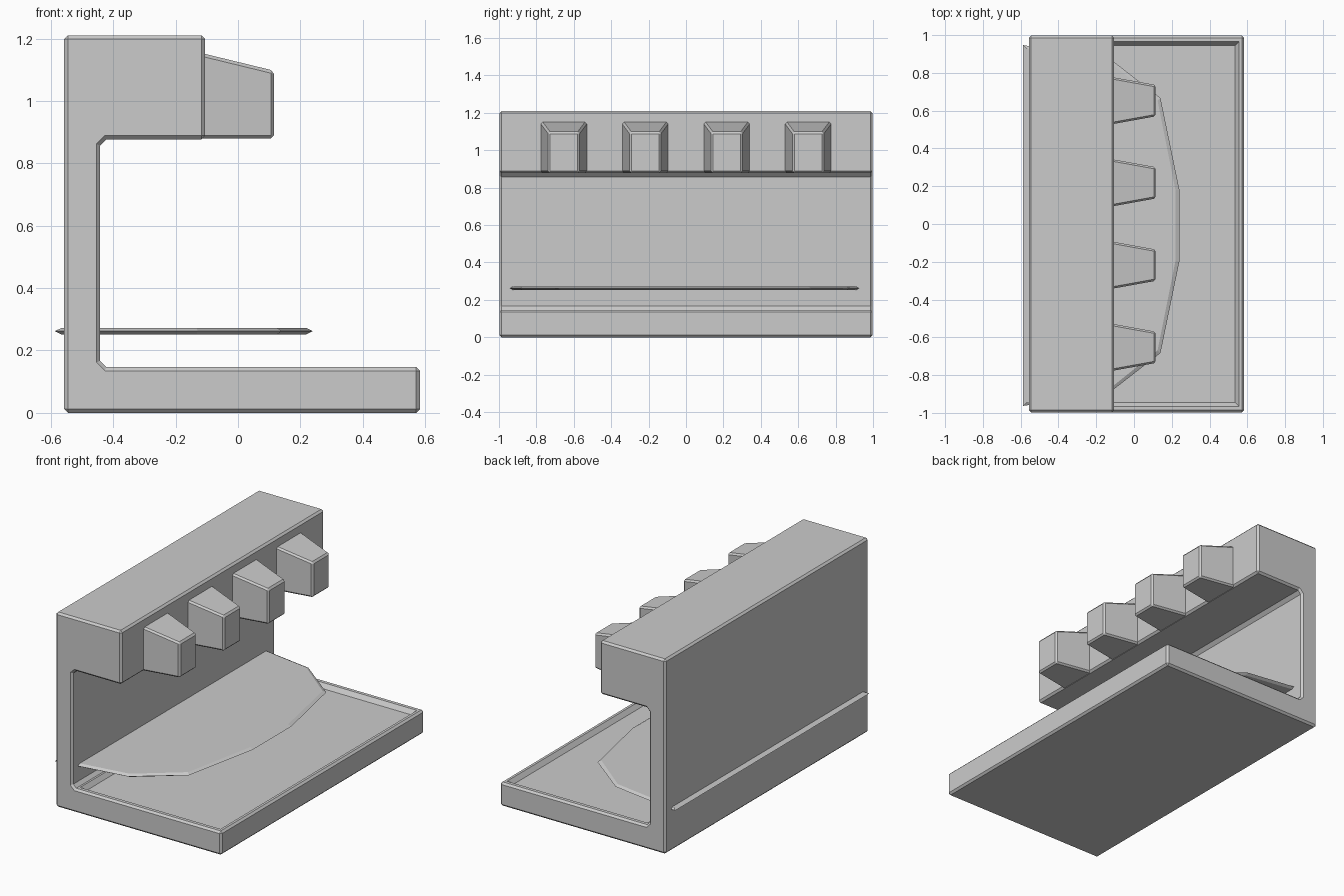
import bpy, bmesh

if "Cube" in bpy.data.objects:
    bpy.data.objects.remove(bpy.data.objects["Cube"])


def loft(name, rings, bevel=0.0):
    """Closed solid from matching rings of 3D points, capped at both ends."""
    bm = bmesh.new()
    vs = [[bm.verts.new(p) for p in r] for r in rings]
    n = len(vs[0])
    bm.faces.new(vs[0])
    bm.faces.new(vs[-1])
    for a, b in zip(vs, vs[1:]):
        for i in range(n):
            bm.faces.new((a[i], a[(i + 1) % n], b[(i + 1) % n], b[i]))
    bmesh.ops.recalc_face_normals(bm, faces=bm.faces)
    me = bpy.data.meshes.new(name)
    bm.to_mesh(me)
    bm.free()
    ob = bpy.data.objects.new(name, me)
    bpy.context.collection.objects.link(ob)
    if bevel:
        m = ob.modifiers.new("bevel", 'BEVEL')
        m.width = bevel
        m.segments = 1
        m.limit_method = 'ANGLE'
        m.angle_limit = 0.87
    return ob


def rect(x0, x1, y, z):
    return [(x0, -y, z), (x1, -y, z), (x1, y, z), (x0, y, z)]


# C-shaped body: base tray, back wall and overhanging head
profile = [(-.557, 0), (.583, 0), (.583, .147), (-.422, .147), (-.442, .167),
           (-.442, .857), (-.422, .877), (-.105, .877), (-.105, 1.21), (-.557, 1.21)]
body = loft("body", [[(x, y, z) for x, z in profile] for y in (-.998, .998)], .012)

# Shallow sloped recess in the base
cutter = loft("recess_cutter", [rect(-.39, .535, .945, .12),
                                rect(-.41, .555, .965, .147),
                                rect(-.41, .555, .965, .19)])
cutter.hide_render = True
cutter.hide_viewport = True
cutter.display_type = 'WIRE'
m = body.modifiers.new("recess", 'BOOLEAN')
m.operation = 'DIFFERENCE'
m.object = cutter
m.solver = 'EXACT'

# Tapered teeth along the head
for i, y in enumerate((-.653, -.218, .218, .653)):
    def section(x, half, top):
        return [(x, y - half, .879), (x, y + half, .879),
                (x, y + half, top), (x, y - half, top)]
    loft(f"tooth_{i + 1}", [section(-.14, .129, 1.159), section(.115, .083, 1.097)], .01)

# Thin plate with sharp edges, passing through the back wall
half = [(-.587, .955), (-.13, .885), (.14, .675), (.24, .19)]
outline = half + [(x, -y) for x, y in reversed(half)]


def plate_ring(z, inset):
    cx, cy = -.17, -.008
    return [(cx + (x - cx) * (1 - inset / .41), cy + y * (1 - inset / .95), z)
            for x, y in outline]


loft("plate", [plate_ring(.252, .02), plate_ring(.262, 0), plate_ring(.272, .02)])
